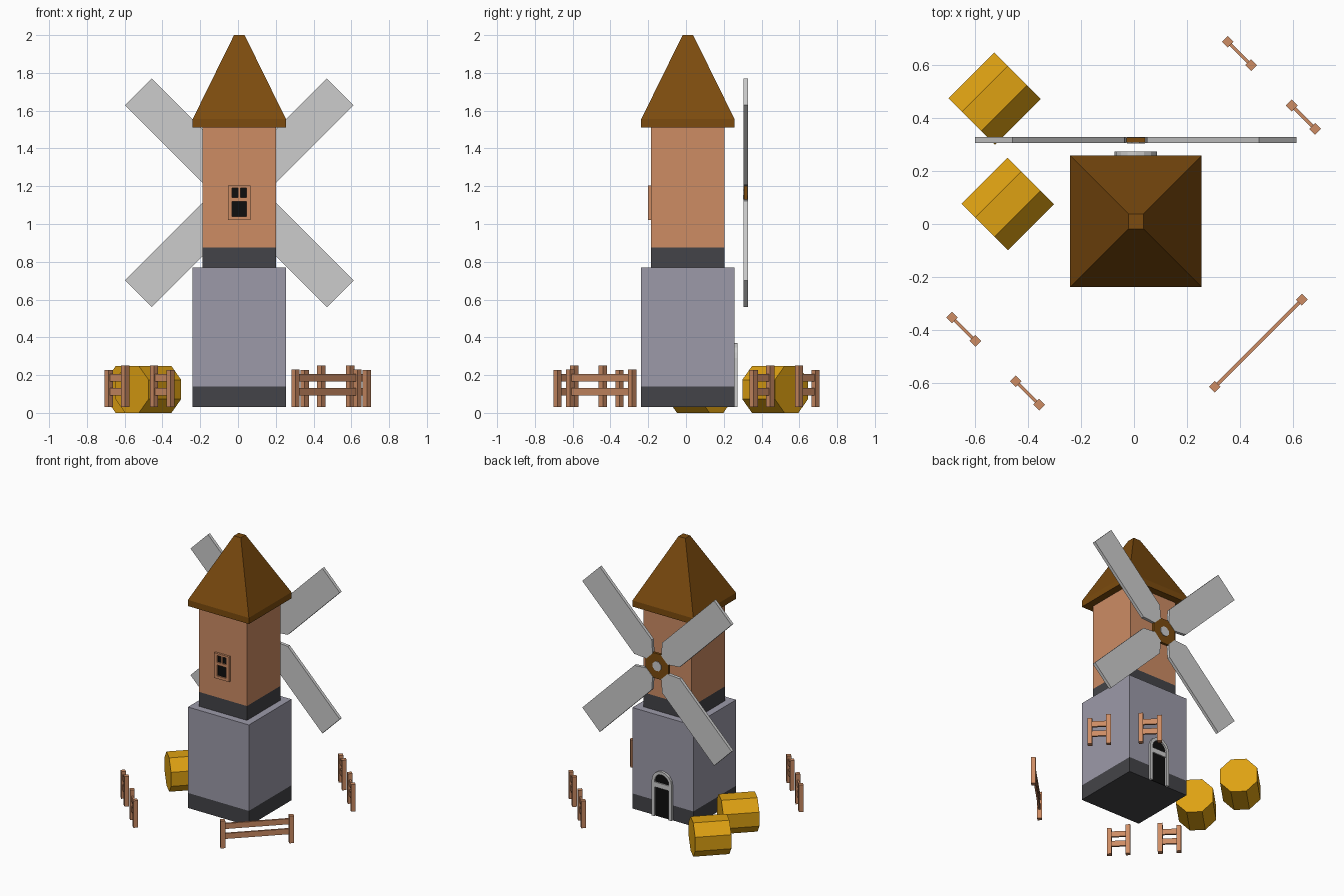
import bpy
import bmesh
from math import pi, sin, cos, radians
from mathutils import Vector, Matrix

if "Cube" in bpy.data.objects:
    bpy.data.objects.remove(bpy.data.objects["Cube"], do_unlink=True)


def material(name, rgb):
    """Flat material from 0-255 display values."""
    lin = [((c / 255 + 0.055) / 1.055) ** 2.4 for c in rgb]
    m = bpy.data.materials.new(name)
    m.use_nodes = True
    m.diffuse_color = (*lin, 1)
    m.node_tree.nodes["Principled BSDF"].inputs["Base Color"].default_value = (*lin, 1)
    return m


CLAY = material("clay", (205, 140, 100))
STONE = material("stone", (156, 154, 169))
TRIM = material("dark_trim", (68, 68, 72))
BROWN = material("brown_wood", (124, 75, 14))
STRAW = material("straw", (222, 161, 18))
PALE = material("pale_grey", (204, 204, 204))
BLACK = material("black", (14, 14, 14))

CX, CY = 0.007, 0.01  # tower axis


def finish(bm, name, mat):
    bmesh.ops.recalc_face_normals(bm, faces=bm.faces)
    me = bpy.data.meshes.new(name)
    bm.to_mesh(me)
    bm.free()
    me.materials.append(mat)
    ob = bpy.data.objects.new(name, me)
    bpy.context.collection.objects.link(ob)
    return ob


def box(name, mat, center, size, angle=0):
    bm = bmesh.new()
    m = Matrix.Translation(center) @ Matrix.Rotation(angle, 4, "Z") @ Matrix.Diagonal((*size, 1))
    bmesh.ops.create_cube(bm, size=1, matrix=m)
    return finish(bm, name, mat)


def tower_block(name, mat, half, z0, z1):
    return box(name, mat, (CX, CY, (z0 + z1) / 2), (2 * half, 2 * half, z1 - z0))


def prism(name, mat, profile, y0, y1):
    """Extrude an x-z outline from y0 to y1."""
    bm = bmesh.new()
    face = bm.faces.new([bm.verts.new((x, y0, z)) for x, z in profile])
    ext = bmesh.ops.extrude_face_region(bm, geom=[face])
    verts = [v for v in ext["geom"] if isinstance(v, bmesh.types.BMVert)]
    bmesh.ops.translate(bm, vec=(0, y1 - y0, 0), verts=verts)
    return finish(bm, name, mat)


def ngon(x, z, apothem, n=8):
    """Regular outline with a flat side on top."""
    r = apothem / cos(pi / n)
    return [(x + r * sin((i + 0.5) * 2 * pi / n), z + r * cos((i + 0.5) * 2 * pi / n))
            for i in range(n)]


# Tower
tower_block("base_trim", TRIM, 0.247, 0.03, 0.14)
tower_block("base_wall", STONE, 0.247, 0.14, 0.77)
tower_block("upper_trim", TRIM, 0.195, 0.77, 0.875)
tower_block("upper_wall", CLAY, 0.195, 0.875, 1.51)

# Roof: square eave pulled up into a blunt pyramid
roof = bmesh.new()
rings = []
for half, z in ((0.247, 1.51), (0.247, 1.555), (0.028, 2.0)):
    rings.append([roof.verts.new((CX + sx * half, CY + sy * half, z))
                  for sx, sy in ((-1, -1), (1, -1), (1, 1), (-1, 1))])
for a, b in zip(rings, rings[1:]):
    for i in range(4):
        j = (i + 1) % 4
        roof.faces.new((a[i], a[j], b[j], b[i]))
roof.faces.new(rings[0])
roof.faces.new(rings[-1])
finish(roof, "roof", BROWN)

# Window: dark pane behind a frame of bars
wall_y = CY - 0.195
box("window_pane", BLACK, (CX, wall_y - 0.002, 1.1125), (0.1, 0.006, 0.17))
for sx in (-1, 1):
    box("window_side", CLAY, (CX + sx * 0.049, wall_y - 0.008, 1.1125), (0.022, 0.016, 0.185))
for z, h in ((1.03, 0.02), (1.13, 0.02), (1.1975, 0.015)):
    box("window_rail", CLAY, (CX, wall_y - 0.008, z), (0.08, 0.015, h))
box("window_mullion", CLAY, (CX, wall_y - 0.008, 1.165), (0.012, 0.014, 0.06))


# Door: arched frame, dark panel and crossbar
def arch(r):
    top = [(CX + r * cos(i * pi / 8), 0.29 + r * sin(i * pi / 8)) for i in range(9)]
    return [(CX + r, 0.03)] + top + [(CX - r, 0.03)]


back_y = CY + 0.247
prism("door_panel", BLACK, arch(0.065), back_y - 0.004, back_y + 0.004)
prism("door_frame", PALE, arch(0.08) + arch(0.058)[::-1], back_y - 0.004, back_y + 0.016)
box("door_crossbar", PALE, (CX, back_y + 0.005, 0.262), (0.118, 0.016, 0.036))

# Sails and hub
HUB_Z = 1.165
SAIL = ((-0.036, 0.085), (-0.1, 0.16), (-0.1, 0.756), (0.1, 0.756), (0.1, 0.16), (0.036, 0.085))
for k in range(4):
    a = radians(45 + 90 * k)
    outline = [(CX + r * cos(a) - p * sin(a), HUB_Z + r * sin(a) + p * cos(a)) for p, r in SAIL]
    prism(f"sail_{k + 1}", PALE, outline, 0.304, 0.327)
prism("sail_hub", BROWN, ngon(CX, HUB_Z, 0.092), 0.306, 0.325)
prism("hub_cap", PALE, ngon(CX, HUB_Z, 0.034), 0.303, 0.328)

# Straw bales lying on their sides
for i, (x, y) in enumerate(((-0.475, 0.075), (-0.525, 0.472))):
    bale = prism(f"straw_bale_{i + 1}", STRAW, ngon(0, 0, 0.124), -0.122, 0.122)
    bale.location = (x, y, 0.124)
    bale.rotation_euler.z = radians(-45)


# Fences: two square posts joined by two rails
def fence(name, a, b, top_a, top_b):
    a, b = Vector(a), Vector(b)
    mid, d = (a + b) / 2, b - a
    angle = Vector((1, 0)).angle_signed(d) * -1
    for p, top in ((a, top_a), (b, top_b)):
        box(name + "_post", CLAY, (p.x, p.y, (top + 0.03) / 2), (0.031, 0.031, top - 0.03), angle)
    for z in (0.113, 0.186):
        box(name + "_rail", CLAY, (mid.x, mid.y, z), (d.length, 0.013, 0.04), angle)


fence("front_right_fence", (-0.685, -0.352), (-0.597, -0.44), 0.228, 0.25)
fence("front_fence", (-0.445, -0.592), (-0.357, -0.68), 0.25, 0.228)
fence("back_fence", (0.353, 0.686), (0.441, 0.598), 0.228, 0.25)
fence("back_left_fence", (0.594, 0.446), (0.682, 0.358), 0.25, 0.228)
fence("long_fence", (0.304, -0.613), (0.632, -0.285), 0.23, 0.23)
